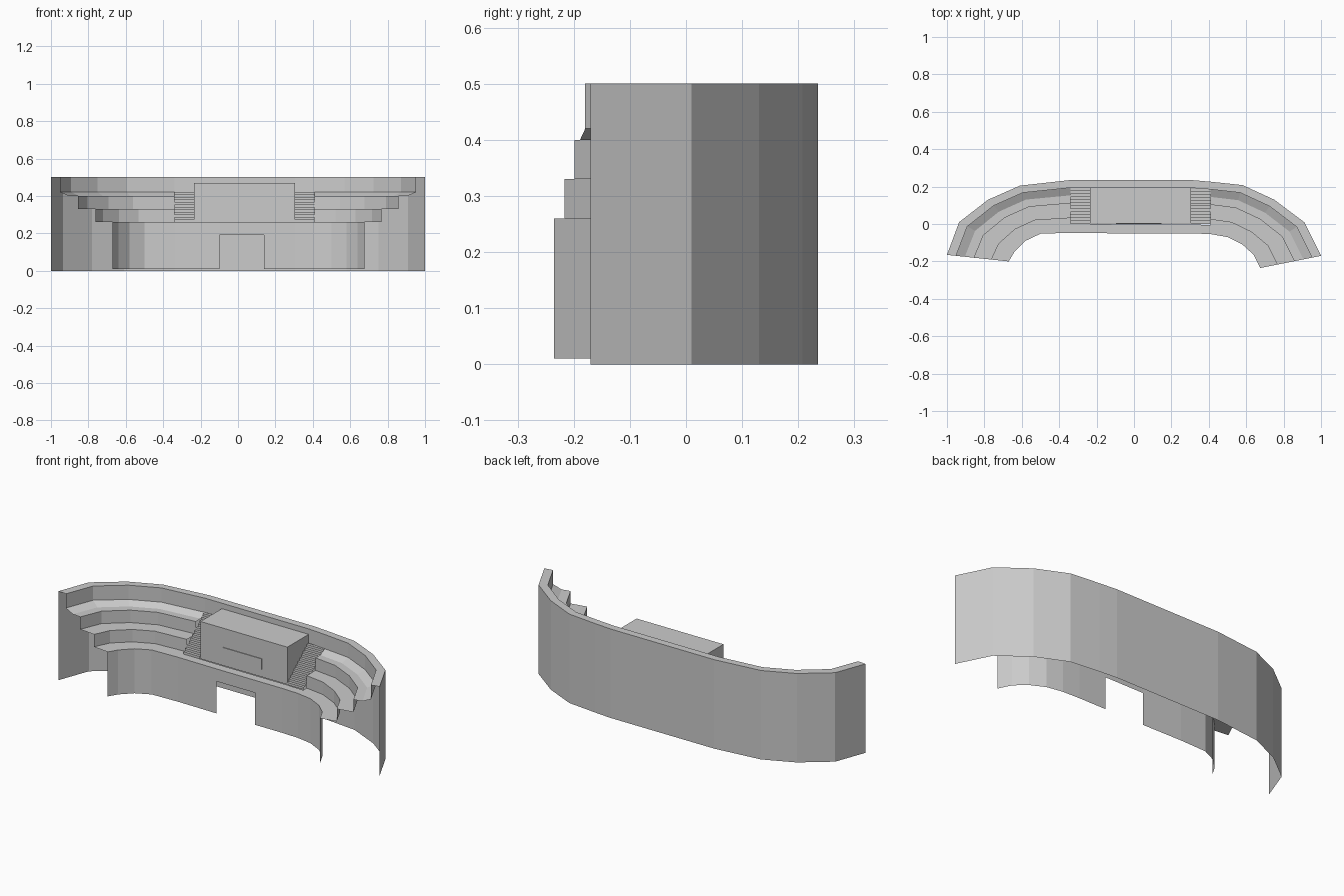
import bpy, bmesh

if "Cube" in bpy.data.objects:
    bpy.data.objects.remove(bpy.data.objects["Cube"])

# Plan curves of the stand: outer wall and pitch-side wall, point for point
OUTER = [(-1, -.165), (-.935, .01), (-.78, .13), (-.61, .205), (-.34, .235), (-.1, .235),
         (.14, .235), (.305, .235), (.41, .226), (.58, .208), (.75, .13), (.91, .01), (1, -.17)]
INNER = [(-.67, -.2), (-.64, -.15), (-.58, -.09), (-.5, -.052), (-.34, -.047), (-.1, -.05),
         (.14, -.05), (.305, -.05), (.41, -.054), (.5, -.07), (.58, -.11), (.64, -.165), (.675, -.235)]
LEFT, RIGHT, FULL = (0, 4), (8, 12), (0, 12)


def new_object(name, verts, faces):
    mesh = bpy.data.meshes.new(name)
    mesh.from_pydata(verts, [], faces)
    mesh.update()
    obj = bpy.data.objects.new(name, mesh)
    bpy.context.collection.objects.link(obj)
    return obj


def sweep(name, profile, span):
    """Sweep a (blend, z) profile along the plan, blend 0 = outer, 1 = inner."""
    verts, faces, n = [], [], len(profile)
    first, last = span
    for i in range(first, last + 1):
        (ox, oy), (ix, iy) = OUTER[i], INNER[i]
        verts += [(ox + (ix - ox) * t, oy + (iy - oy) * t, z) for t, z in profile]
    for i in range(last - first):
        for j in range(n - 1):
            a = i * n + j
            faces.append((a, a + n, a + n + 1, a + 1))
    return new_object(name, verts, faces)


def box(name, x, y, z):
    bpy.ops.mesh.primitive_cube_add(size=1, location=[sum(r) / 2 for r in (x, y, z)])
    obj = bpy.context.object
    obj.name = name
    obj.scale = [r[1] - r[0] for r in (x, y, z)]


def stairs(name, x0, x1, y0, y1, z0, z1, steps):
    """Open zigzag flight rising towards the back."""
    pts = [(y0, z0)]
    for k in range(steps):
        z = z0 + (z1 - z0) * (k + 1) / steps
        pts += [(y0 + (y1 - y0) * k / steps, z), (y0 + (y1 - y0) * (k + 1) / steps, z)]
    verts = [(x, y, z) for y, z in pts for x in (x0, x1)]
    faces = [(2 * i, 2 * i + 1, 2 * i + 3, 2 * i + 2) for i in range(len(pts) - 1)]
    return new_object(name, verts, faces)


# Outer wall with its rim and the inside of the parapet
sweep("outer_wall", [(0, 0), (0, .5), (.147, .5), (.147, .42)], FULL)

# Stepped terraces on both wings
terrace = [(.147, .42), (.29, .4), (.44, .4), (.44, .33), (.58, .33),
           (.72, .33), (.72, .26), (.83, .26)]
sweep("left_terrace", terrace, LEFT)
sweep("right_terrace", terrace, RIGHT)

# Pitch-side walkway and wall with a tunnel opening
sweep("front_walkway", [(.83, .26), (1, .26), (1, .19)], FULL)
sweep("front_wall_left", [(1, .19), (1, .01)], (0, 5))
sweep("front_wall_right", [(1, .19), (1, .01)], (6, 12))

# Central box with its window panel
box("central_box", (-.235, .305), (.003, .192), (.26, .47))
box("window_panel", (-.095, .148), (-.001, .01), (.305, .363))

# Stairs either side of the box
stairs("left_stairs", -.34, -.235, 0, .193, .26, .42, 12)
stairs("right_stairs", .305, .41, 0, .19, .26, .42, 12)
